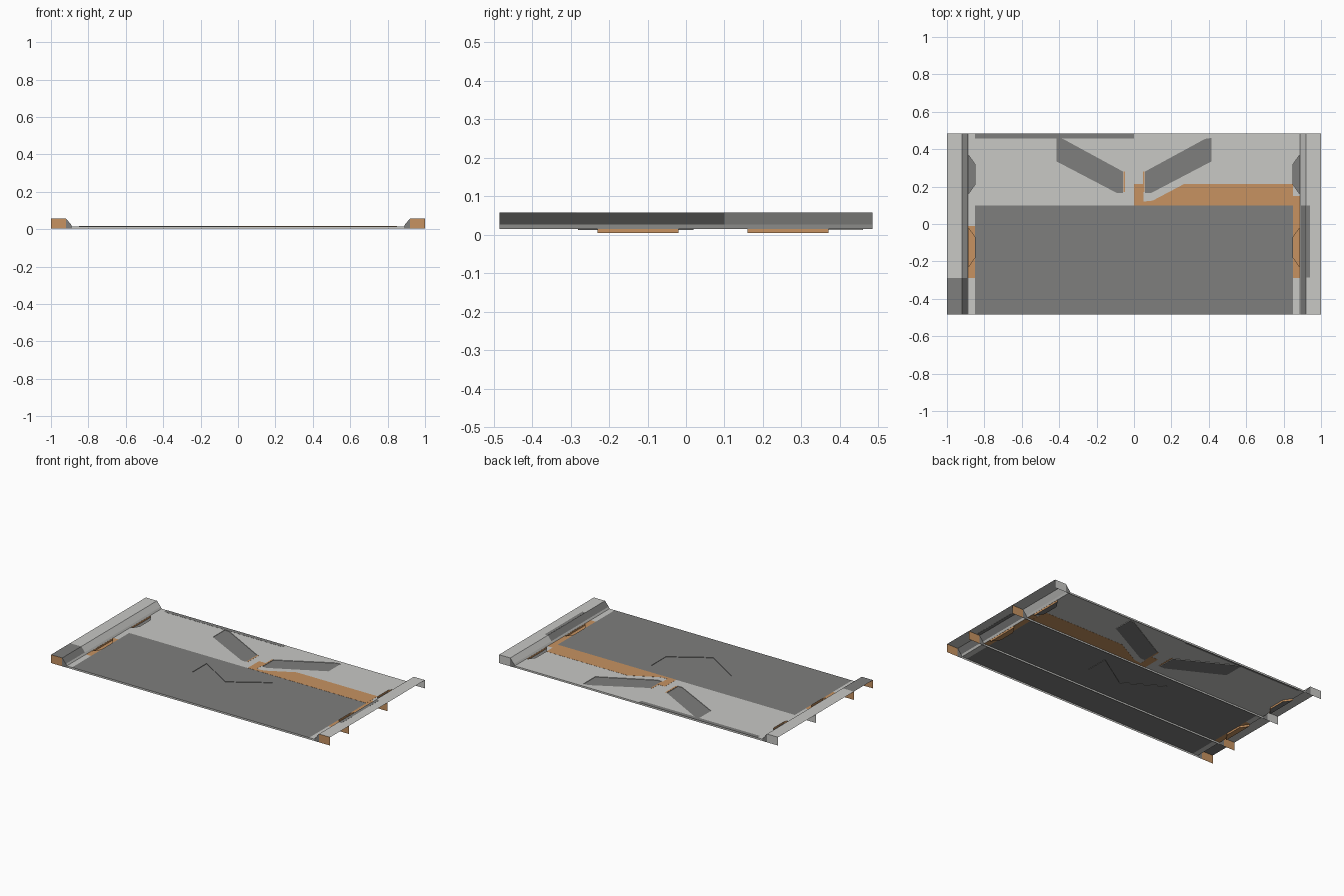
import bpy, bmesh
from mathutils import Vector

if "Cube" in bpy.data.objects:
    bpy.data.objects.remove(bpy.data.objects["Cube"])

def material(name, rgb):
    m = bpy.data.materials.new(name)
    m.diffuse_color = (*rgb, 1)
    m.use_nodes = True
    m.node_tree.nodes["Principled BSDF"].inputs["Base Color"].default_value = m.diffuse_color
    return m

LIGHT = material("light grey", (0.58, 0.58, 0.56))
DARK = material("dark grey", (0.21, 0.21, 0.205))
ORANGE = material("orange", (0.57, 0.29, 0.12))

FLOOR = 0.0155                    # floor sheet height
TOP, LOW = 0.058, 0.004           # rail top, lowest edge
YF, YB = -0.485, 0.485            # front and back ends
IN, EDGE = 0.85, 0.887            # main floor half width, foot of rail slope

def finish(name, bm, mats):
    me = bpy.data.meshes.new(name)
    bm.to_mesh(me)
    bm.free()
    for m in mats:
        me.materials.append(m)
    ob = bpy.data.objects.new(name, me)
    bpy.context.collection.objects.link(ob)
    return ob

def sheet(name, faces):
    """Single-sided faces given as (points, material)."""
    bm = bmesh.new()
    mats = []
    for pts, mat in faces:
        if mat not in mats:
            mats.append(mat)
        f = bm.faces.new([bm.verts.new(p) for p in pts])
        f.material_index = mats.index(mat)
    return finish(name, bm, mats)

def rect(x0, x1, y0, y1):
    return [(x0, y0), (x1, y0), (x1, y1), (x0, y1)]

def flip(pts, s):
    return [(s * x, y) for x, y in pts]

def panel(name, outline, mat, holes=()):
    """Flat panel; each hole is (outline, depth, bottom material, wall material)."""
    bm = bmesh.new()
    mats = [mat]

    def slot(m):
        if m not in mats:
            mats.append(m)
        return mats.index(m)

    def loop(pts, z):
        vs = [bm.verts.new((x, y, z)) for x, y in pts]
        return vs, [bm.edges.new((vs[i], vs[(i + 1) % len(vs)])) for i in range(len(vs))]

    edges = loop(outline, FLOOR)[1]
    rims = []
    for pts, depth, bottom, wall in holes:
        vs, es = loop(pts, FLOOR)
        edges += es
        rims.append((vs, depth, slot(bottom), slot(wall)))
    bmesh.ops.triangle_fill(bm, use_beauty=True, edges=edges, normal=Vector((0, 0, 1)))
    for vs, depth, b, w in rims:
        low = [bm.verts.new((v.co.x, v.co.y, FLOOR - depth)) for v in vs]
        f = bm.faces.new(low)
        f.normal_update()
        if f.normal.z < 0:
            f.normal_flip()
        f.material_index = b
        for i in range(len(vs)):
            j = (i + 1) % len(vs)
            bm.faces.new((vs[i], vs[j], low[j], low[i])).material_index = w
    bm.normal_update()
    for f in bm.faces:
        if f.normal.z < -0.5:
            f.normal_flip()
    return finish(name, bm, mats)

def plate(name, pts, mat, z=FLOOR, t=0.0007):
    """Painted marking running through the sheet so both sides show it."""
    bm = bmesh.new()
    f = bm.faces.new([bm.verts.new((x, y, z - t)) for x, y in pts])
    r = bmesh.ops.extrude_face_region(bm, geom=[f])
    for v in r["geom"]:
        if isinstance(v, bmesh.types.BMVert):
            v.co.z = z + t
    bmesh.ops.recalc_face_normals(bm, faces=bm.faces[:])
    return finish(name, bm, [mat])

# Front floor with recessed chevron
chevron = [(-0.235, 0.015), (0, -0.13), (0.235, 0.02), (0.235, -0.13), (0, -0.28), (-0.235, -0.13)]
panel("front_floor", rect(-IN, IN, YF, 0.1), DARK, [(chevron, 0.003, DARK, DARK)])

# Back floor with two recessed chevron arms
arm = [(0.058, 0.28), (0.38, 0.455), (0.415, 0.46), (0.415, 0.335), (0.09, 0.165), (0.058, 0.165)]
panel("back_floor", rect(-IN, IN, 0.1, YB), LIGHT,
      [(flip(arm, s), 0.003, DARK, LIGHT) for s in (1, -1)])

# Painted markings on the back floor
plate("orange_band", [(0, 0.1), (IN, 0.1), (IN, 0.215), (0.27, 0.215), (0.1, 0.125),
                      (0.05, 0.12), (0.05, 0.215), (0, 0.215)], ORANGE)
for s in (1, -1):
    plate("arm_end_stripe", flip(rect(0.047, 0.057, 0.17, 0.28), s), ORANGE)
plate("back_edge_stripe", rect(-IN, 0, 0.457, YB), DARK)

# Side strips with notches at the foot of each rail
def notch(y0, y1):
    return [(EDGE - 0.001, y0), (IN + 0.001, y0 + 0.05), (IN + 0.001, y1 - 0.05), (EDGE - 0.001, y1)]

for s, split in ((1, 0.15), (-1, -0.01)):
    panel("side_strip_front", flip(rect(IN, EDGE, YF, -0.29), s), LIGHT)
    panel("side_strip_middle", flip(rect(IN, EDGE, -0.29, split), s), ORANGE,
          [(flip(notch(-0.23, -0.02), s), FLOOR - LOW, ORANGE, ORANGE)])
    panel("side_strip_back", flip(rect(IN, EDGE, split, YB), s), LIGHT,
          [(flip(notch(0.16, 0.37), s), FLOOR - LOW, DARK, ORANGE)])

# Rails: flat top, slope and foot, open on the outside
profile = [(1, TOP), (0.92, TOP), (0.894, 0.027), (EDGE, FLOOR)]
spans = [(YF, -0.29), (-0.29, 0.1), (0.1, YB)]
colours = {1: [(LIGHT, DARK, LIGHT), (LIGHT, DARK, LIGHT), (LIGHT, LIGHT, LIGHT)],
           -1: [(DARK, DARK, LIGHT), (LIGHT, LIGHT, LIGHT), (LIGHT, LIGHT, LIGHT)]}
for s in (1, -1):
    faces = []
    for (y0, y1), cols in zip(spans, colours[s]):
        for (a, b), col in zip(zip(profile, profile[1:]), cols):
            pts = [(s * a[0], y0, a[1]), (s * a[0], y1, a[1]),
                   (s * b[0], y1, b[1]), (s * b[0], y0, b[1])]
            faces.append((pts if s > 0 else pts[::-1], col))
    sheet("right_rail" if s > 0 else "left_rail", faces)
plate("rail_stripe", rect(0.921, 0.942, -0.285, 0.1), DARK, TOP - 0.0004)

# Cross ribs and rail end caps at each segment joint
for y, right, left in ((YF, ORANGE, ORANGE), (-0.29, ORANGE, ORANGE),
                       (0.1, ORANGE, LIGHT), (YB, LIGHT, LIGHT)):
    faces = [([(-EDGE, y, LOW), (EDGE, y, LOW), (EDGE, y, FLOOR), (-EDGE, y, FLOOR)], LIGHT)]
    for s, col in ((1, right), (-1, left)):
        square = [(0.92, LOW), (1, LOW), (1, TOP), (0.92, TOP)]
        wedge = [(EDGE, LOW), (0.92, LOW), (0.92, TOP), (0.894, 0.027), (EDGE, FLOOR)]
        for shape, c in ((square, col), (wedge, DARK)):
            pts = [(s * x, y, z) for x, z in shape]
            faces.append((pts if s > 0 else pts[::-1], c))
    if y > 0.4:
        faces = [(p[::-1], c) for p, c in faces]
    sheet("cross_rib", faces)
